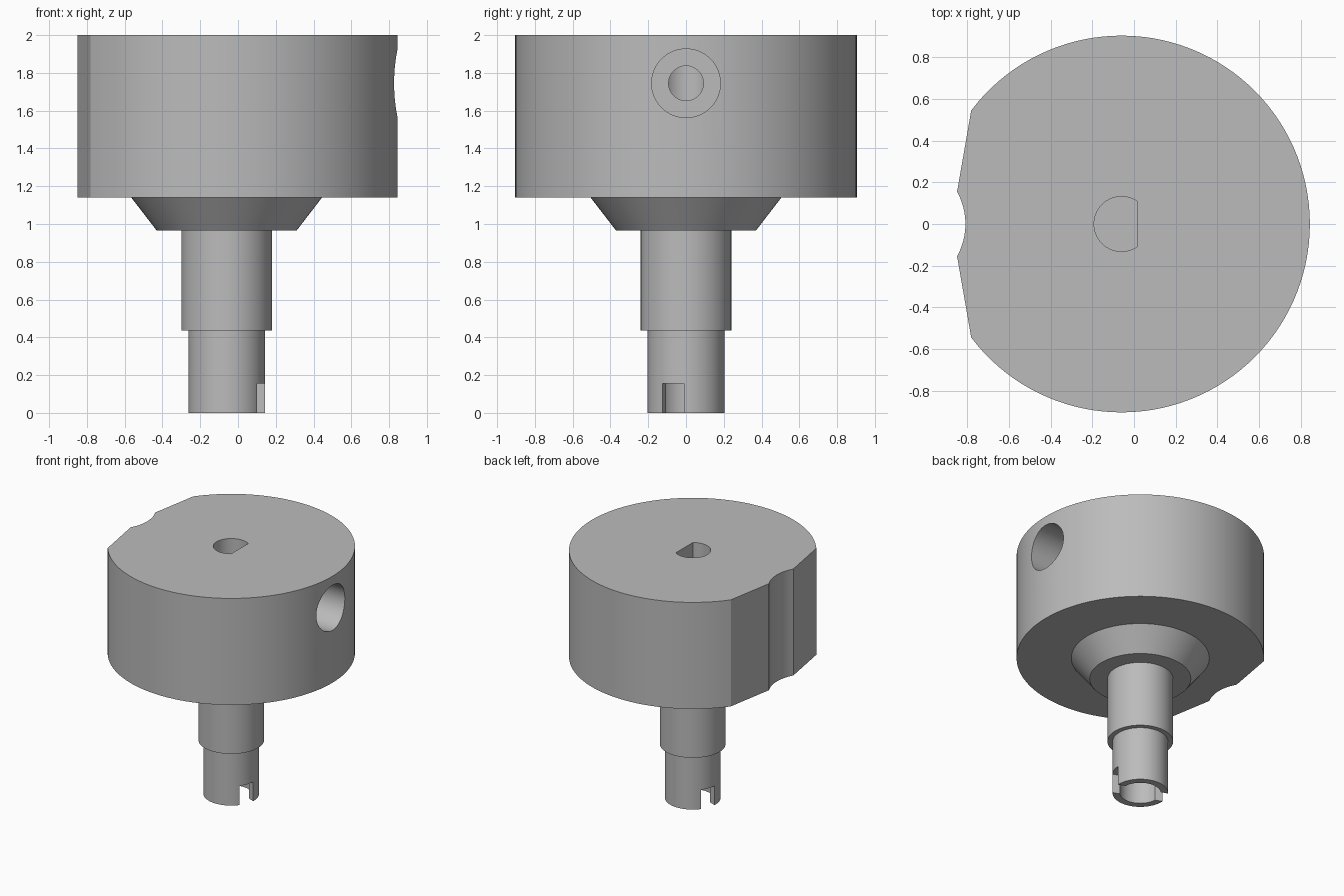
import bpy, bmesh, math
from mathutils import Matrix, Vector

if "Cube" in bpy.data.objects:
    bpy.data.objects.remove(bpy.data.objects["Cube"], do_unlink=True)

AXIS = -0.06          # x of the turning axis
HEAD_R = 0.905
SIDES = 96

steel = bpy.data.materials.new("steel_grey")
steel.use_nodes = True
GREY = (0.5, 0.5, 0.5, 1)
steel.diffuse_color = GREY
steel.node_tree.nodes["Principled BSDF"].inputs["Base Color"].default_value = GREY


def finish(name, bm):
    bmesh.ops.recalc_face_normals(bm, faces=bm.faces)
    mesh = bpy.data.meshes.new(name)
    bm.to_mesh(mesh)
    bm.free()
    mesh.materials.append(steel)
    obj = bpy.data.objects.new(name, mesh)
    bpy.context.collection.objects.link(obj)
    return obj


def prism(name, outline, z0, z1):
    """Extrude a closed xy outline upwards."""
    bm = bmesh.new()
    face = bm.faces.new([bm.verts.new((x, y, z0)) for x, y in outline])
    top = bmesh.ops.extrude_face_region(bm, geom=[face])["geom"]
    verts = [v for v in top if isinstance(v, bmesh.types.BMVert)]
    bmesh.ops.translate(bm, vec=(0, 0, z1 - z0), verts=verts)
    return finish(name, bm)


def arc(cx, r, a0, a1, n):
    return [(cx + r * math.cos(a0 + (a1 - a0) * i / n),
             r * math.sin(a0 + (a1 - a0) * i / n)) for i in range(n + 1)]


def lathe(name, profile):
    """Spin a radius/height profile around the turning axis."""
    bm = bmesh.new()
    verts = [bm.verts.new((AXIS + r, 0, z)) for r, z in profile]
    edges = [bm.edges.new(pair) for pair in zip(verts, verts[1:])]
    bmesh.ops.spin(bm, geom=verts + edges, cent=(AXIS, 0, 0), axis=(0, 0, 1),
                   angle=math.tau, steps=SIDES, use_duplicate=False)
    bmesh.ops.remove_doubles(bm, verts=bm.verts, dist=1e-5)
    return finish(name, bm)


def side_bore(name, radius, x0, x1, z):
    """Cylinder lying along x."""
    bm = bmesh.new()
    place = Matrix.Translation(((x0 + x1) / 2, 0, z)) @ Matrix.Rotation(math.pi / 2, 4, "Y")
    bmesh.ops.create_cone(bm, cap_ends=True, segments=64, radius1=radius,
                          radius2=radius, depth=x1 - x0, matrix=place)
    return finish(name, bm)


def combine(body, tool, operation):
    mod = body.modifiers.new(tool.name, "BOOLEAN")
    mod.operation = operation
    mod.solver = "EXACT"
    mod.object = tool
    bpy.context.view_layer.objects.active = body
    bpy.ops.object.modifier_apply(modifier=mod.name)
    bpy.data.objects.remove(tool, do_unlink=True)


# Round head with two flats and a shallow groove on one side
limit = math.atan2(0.548, -0.725)
groove_r = 0.32
groove_a = math.asin(0.155 / groove_r)
outline = arc(AXIS, HEAD_R, -limit, limit, SIDES)
outline += arc(-0.81 - groove_r, groove_r, groove_a, -groove_a, 16)
body = prism("coupling_body", outline, 1.14, 2.0)

# Tapered collar and stepped shaft
stem = lathe("stem", [(0, 0), (0.203, 0), (0.203, 0.435), (0.24, 0.435),
                      (0.24, 0.965), (0.37, 0.965), (0.505, 1.14),
                      (0.505, 1.3), (0, 1.3)])
combine(body, stem, "UNION")

# D-shaped socket in the top
flat = math.acos(0.075 / 0.132)
socket = prism("socket_cutter", arc(AXIS, 0.132, flat, math.tau - flat, 48), 1.4, 2.1)
combine(body, socket, "DIFFERENCE")

# Counterbored screw hole in the side
combine(body, side_bore("counterbore_cutter", 0.182, 0.35, 1.0, 1.745), "DIFFERENCE")
combine(body, side_bore("screw_cutter", 0.092, -0.05, 0.5, 1.745), "DIFFERENCE")

# Hollow shaft end with a cross slot
bore = lathe("bore_cutter", [(0, -0.1), (0.15, -0.1), (0.15, 0.43), (0, 0.43)])
combine(body, bore, "DIFFERENCE")
turn = Matrix.Rotation(math.radians(-20.5), 2)
corners = [(-0.3, -0.061), (0.3, -0.061), (0.3, 0.061), (-0.3, 0.061)]
slot = [turn @ Vector(c) + Vector((AXIS, 0)) for c in corners]
combine(body, prism("slot_cutter", slot, -0.1, 0.155), "DIFFERENCE")

# Smooth round walls, crisp machined edges
bpy.ops.object.select_all(action="DESELECT")
body.select_set(True)
bpy.context.view_layer.objects.active = body
bpy.ops.object.shade_smooth_by_angle(angle=math.radians(20))
